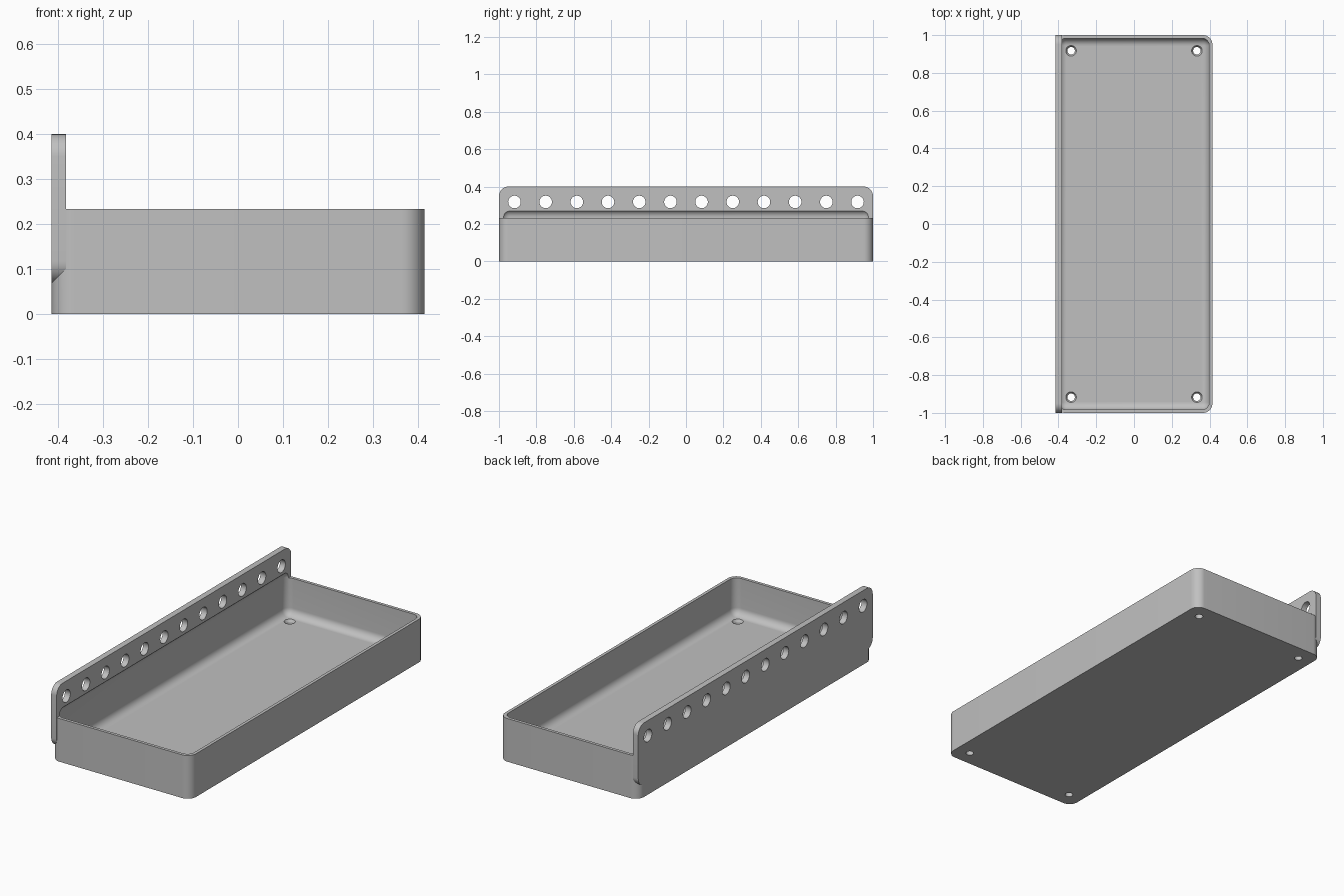
import bpy, bmesh, math
from mathutils import Matrix, Vector

cube = bpy.data.objects.get("Cube")
if cube:
    bpy.data.objects.remove(cube, do_unlink=True)

grey = bpy.data.materials.new("plain grey")
grey.use_nodes = True
colour = (0.53, 0.53, 0.53, 1)
grey.diffuse_color = colour
grey.node_tree.nodes["Principled BSDF"].inputs["Base Color"].default_value = colour


def finish(name, bm):
    bmesh.ops.recalc_face_normals(bm, faces=bm.faces)
    mesh = bpy.data.meshes.new(name)
    bm.to_mesh(mesh)
    bm.free()
    mesh.materials.append(grey)
    obj = bpy.data.objects.new(name, mesh)
    bpy.context.collection.objects.link(obj)
    return obj


def rounded_box(low, high, radius, axis=None):
    """Box with all edges rounded, or only those running along one axis."""
    bm = bmesh.new()
    low, high = Vector(low), Vector(high)
    bmesh.ops.create_cube(bm, size=1, matrix=Matrix.Translation((low + high) / 2)
                          @ Matrix.Diagonal((high - low).to_4d()))
    edges = [e for e in bm.edges if axis is None
             or abs((e.verts[0].co - e.verts[1].co).normalized()[axis]) > 0.9]
    bmesh.ops.bevel(bm, geom=edges, offset=radius, segments=10, profile=0.5,
                    affect='EDGES')
    return bm


def round_cutters(name, centres, r1, r2, depth, rotation=Matrix()):
    bm = bmesh.new()
    for c in centres:
        bmesh.ops.create_cone(bm, cap_ends=True, segments=32, radius1=r1, radius2=r2,
                              depth=depth, matrix=Matrix.Translation(c) @ rotation)
    return finish(name, bm)


def combine(target, tool, operation):
    tool.hide_render = True
    mod = target.modifiers.new(tool.name, 'BOOLEAN')
    mod.operation, mod.object, mod.solver = operation, tool, 'EXACT'
    bpy.context.view_layer.objects.active = target
    bpy.ops.object.modifier_apply(modifier=mod.name)
    bpy.data.objects.remove(tool, do_unlink=True)


X, Y, RIM, TOP = 0.415, 1.0, 0.233, 0.4
WALL, FLOOR, PLATE = 0.0167, 0.033, 0.0325

# Tray body
tray = finish("tray", rounded_box((-X, -Y, 0), (X, Y, RIM), 0.05, axis=2))

# Mounting plate with its lower edge sloped towards the tray
bm = rounded_box((-X, -Y, 0.067), (-X + PLATE, Y, TOP), 0.05, axis=0)
cut = bmesh.ops.bisect_plane(bm, geom=bm.verts[:] + bm.edges[:] + bm.faces[:],
                             plane_co=(-X, 0, 0.068), plane_no=(1, 0, -1), clear_outer=True)
bmesh.ops.holes_fill(bm, edges=[e for e in bm.edges if e.is_boundary], sides=0)
combine(tray, finish("mounting_plate", bm), 'UNION')

# Hollow with rounded floor edges, running a little up into the plate
hollow = rounded_box((WALL - X, WALL - Y, FLOOR), (X - WALL, Y - WALL, 0.277), 0.04)
combine(tray, finish("hollow", hollow), 'DIFFERENCE')

# Row of holes along the plate
row = [(-X, -0.917 + i * 1.834 / 11, 0.318) for i in range(12)]
combine(tray, round_cutters("plate_holes", row, 0.0335, 0.0335, 0.2,
                            Matrix.Rotation(math.pi / 2, 4, 'Y')), 'DIFFERENCE')

# Countersunk screw holes in the floor
corners = [(x, y) for x in (-0.333, 0.333) for y in (-0.917, 0.917)]
combine(tray, round_cutters("screw_holes", [(x, y, 0) for x, y in corners],
                            0.02, 0.02, 0.15), 'DIFFERENCE')
combine(tray, round_cutters("countersinks", [(x, y, 0.027) for x, y in corners],
                            0.019, 0.03, 0.018), 'DIFFERENCE')

# Smooth fillets, crisp edges
tray.select_set(True)
bpy.context.view_layer.objects.active = tray
bpy.ops.object.shade_smooth_by_angle(angle=math.radians(30))
